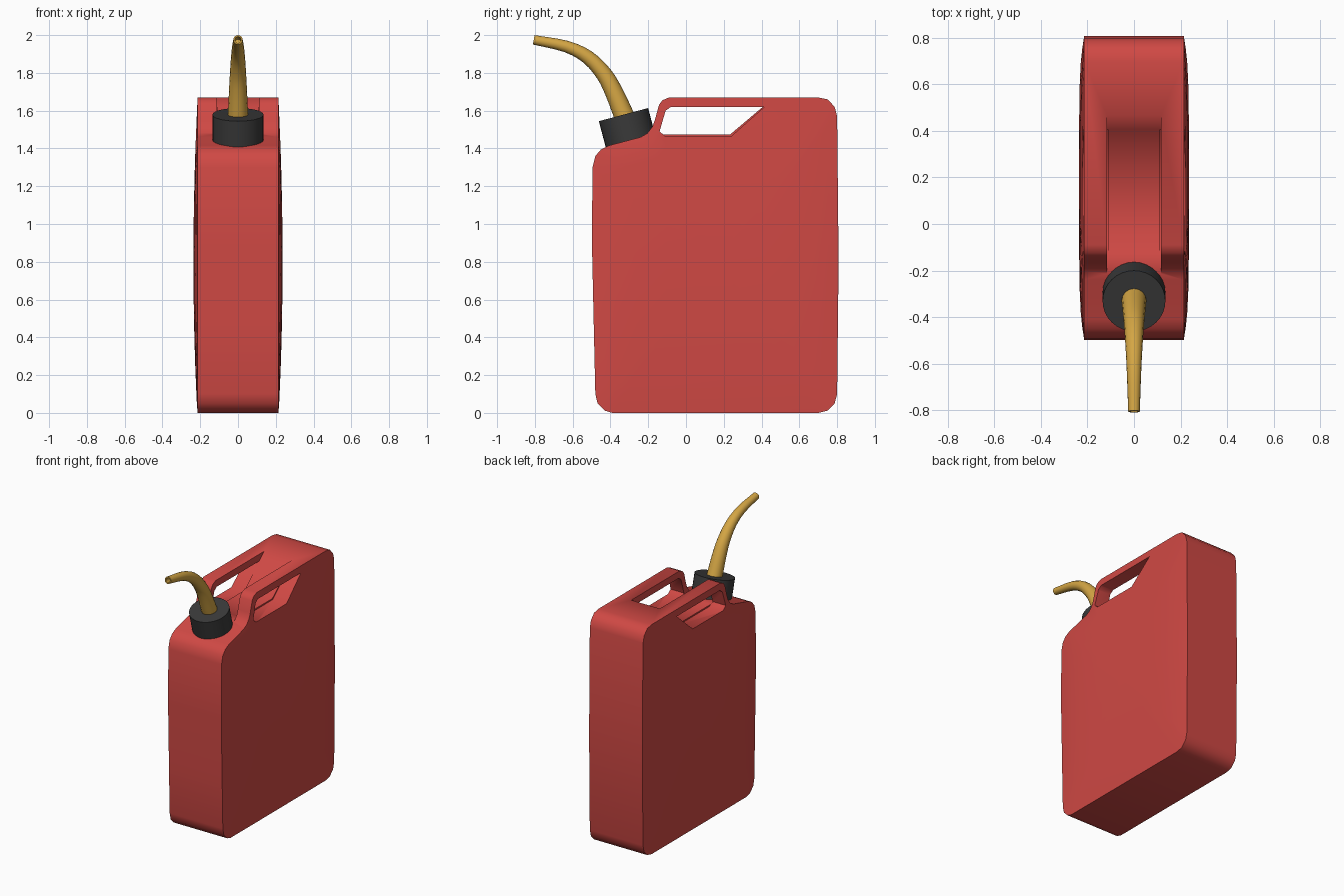
import bpy, bmesh, math
from mathutils import Vector

if "Cube" in bpy.data.objects:
    bpy.data.objects.remove(bpy.data.objects["Cube"])


def material(name, rgb):
    m = bpy.data.materials.new(name)
    m.diffuse_color = (*rgb, 1)
    m.use_nodes = True
    m.node_tree.nodes["Principled BSDF"].inputs["Base Color"].default_value = m.diffuse_color
    return m


RED = material("red plastic", (0.63, 0.066, 0.058))
BLACK = material("black plastic", (0.042, 0.042, 0.042))
YELLOW = material("yellow plastic", (0.66, 0.38, 0.058))


def finish(bm, name, mat):
    bmesh.ops.recalc_face_normals(bm, faces=bm.faces)
    me = bpy.data.meshes.new(name)
    bm.to_mesh(me)
    bm.free()
    ob = bpy.data.objects.new(name, me)
    bpy.context.collection.objects.link(ob)
    me.materials.append(mat)
    return ob


def activate(ob):
    bpy.ops.object.select_all(action='DESELECT')
    ob.select_set(True)
    bpy.context.view_layer.objects.active = ob


def smooth(ob, deg):
    activate(ob)
    bpy.ops.object.shade_smooth_by_angle(angle=math.radians(deg))


def bridge(bm, a, b):
    n = len(a)
    for i in range(n):
        j = (i + 1) % n
        bm.faces.new((a[i], a[j], b[j], b[i]))


def prism(bm, pts, x0, x1):
    """Side profile (y, z) extruded along x."""
    a = [bm.verts.new((x0, y, z)) for y, z in pts]
    b = [bm.verts.new((x1, y, z)) for y, z in pts]
    bridge(bm, a, b)
    bm.faces.new(a)
    bm.faces.new(b)


# Can body: side outline with gently domed side walls
outline = [(-.39, 0), (-.43, .012), (-.468, .05), (-.48, .1), (-.488, .45),
           (-.498, .9), (-.495, 1.3), (-.48, 1.36), (-.45, 1.395), (-.41, 1.415),
           (-.24, 1.46), (-.205, 1.48), (-.178, 1.515), (-.165, 1.55), (-.143, 1.63),
           (-.125, 1.655), (-.09, 1.67), (.70, 1.67), (.75, 1.66), (.787, 1.62),
           (.80, 1.57), (.808, .8), (.80, .1), (.787, .05), (.75, .012), (.70, 0)]
CY, CZ = .155, .8


def bulge(y, z):
    a, v = (y - CY) / .65, (z - CZ) / .86
    return .022 * max(0, 1 - a ** 6) * max(0, 1 - v * v)


bm = bmesh.new()
outer = {}
for s in (-1, 1):
    prev = None
    for k in (1, .92, .82, .65, .4):
        ring = []
        for y, z in outline:
            yy, zz = CY + (y - CY) * k, CZ + (z - CZ) * k
            d = 0 if k == 1 else bulge(yy, zz)
            ring.append(bm.verts.new((s * (.214 + d), yy, zz)))
        if prev:
            bridge(bm, prev, ring)
        else:
            outer[s] = ring
        prev = ring
    mid = bm.verts.new((s * .236, CY, CZ))
    for i in range(len(prev)):
        bm.faces.new((prev[i], prev[(i + 1) % len(prev)], mid))
bridge(bm, outer[-1], outer[1])
body = finish(bm, "can_body", RED)

# Channel between the two handle rails
bm = bmesh.new()
prism(bm, [(-.3, 1.475), (.235, 1.475), (.48, 1.682), (.48, 1.9), (-.3, 1.9)], -.115, .115)
channel = finish(bm, "channel_cutter", RED)

# Finger openings through both rails
hole = [(-.14, 1.49), (-.11, 1.465), (.24, 1.465), (.415, 1.62), (-.08, 1.62), (-.108, 1.6)]
bm = bmesh.new()
for s in (-1, 1):
    prism(bm, hole, s * .112, s * .35)
holes = finish(bm, "handle_hole_cutter", RED)

activate(body)
for cutter in (channel, holes):
    cutter.hide_render = True
    m = body.modifiers.new("cut", 'BOOLEAN')
    m.operation, m.solver, m.object = 'DIFFERENCE', 'EXACT', cutter
    bpy.ops.object.modifier_apply(modifier=m.name)
for cutter in (channel, holes):
    bpy.data.objects.remove(cutter)
smooth(body, 50)


def tube(name, mat, rings, sides):
    """Closed skin through rings of (y, z, radius, tangent)."""
    bm = bmesh.new()
    prev = None
    for y, z, r, t in rings:
        n = Vector((0, -t.z, t.y))
        ring = [bm.verts.new(Vector((0, y, z)) + r * (math.cos(a) * Vector((1, 0, 0)) + math.sin(a) * n))
                for a in (2 * math.pi * i / sides for i in range(sides))]
        if prev:
            bridge(bm, prev, ring)
        else:
            bm.faces.new(ring)
        prev = ring
    bm.faces.new(prev)
    ob = finish(bm, name, mat)
    smooth(ob, 40)
    return ob


# Screw cap, tilted to sit on the shoulder
axis = Vector((0, -.257, .966)).normalized()
top = Vector((0, -.331, 1.579))
low = top - axis * .155
tube("cap", BLACK, [(low.y, low.z, .135, axis), (top.y, top.z, .135, axis)], 32)

# Curved tapering spout with an open tip
path = [Vector(p) for p in ((-.308, 1.53, .055), (-.333, 1.586, .053), (-.381, 1.698, .048),
                            (-.434, 1.793, .043), (-.52, 1.883, .037), (-.635, 1.94, .031),
                            (-.806, 1.975, .025))]
ext = [2 * path[0] - path[1]] + path + [2 * path[-1] - path[-2]]
pts = []
for i in range(1, len(ext) - 2):
    a, b, c, d = ext[i - 1:i + 3]
    for t in (0, 1 / 3, 2 / 3):
        pts.append(.5 * (2 * b + (c - a) * t + (2 * a - 5 * b + 4 * c - d) * t * t
                         + (3 * b - a - 3 * c + d) * t ** 3))
pts.append(path[-1])
rings = []
for i, p in enumerate(pts):
    q = pts[min(i + 1, len(pts) - 1)] - pts[max(i - 1, 0)]
    rings.append((p.x, p.y, p.z, Vector((0, q.x, q.y)).normalized()))
y, z, r, t = rings[-1]
rings += [(y, z, .017, t), (y - t.y * .08, z - t.z * .08, .017, t)]
tube("spout", YELLOW, rings, 16)
